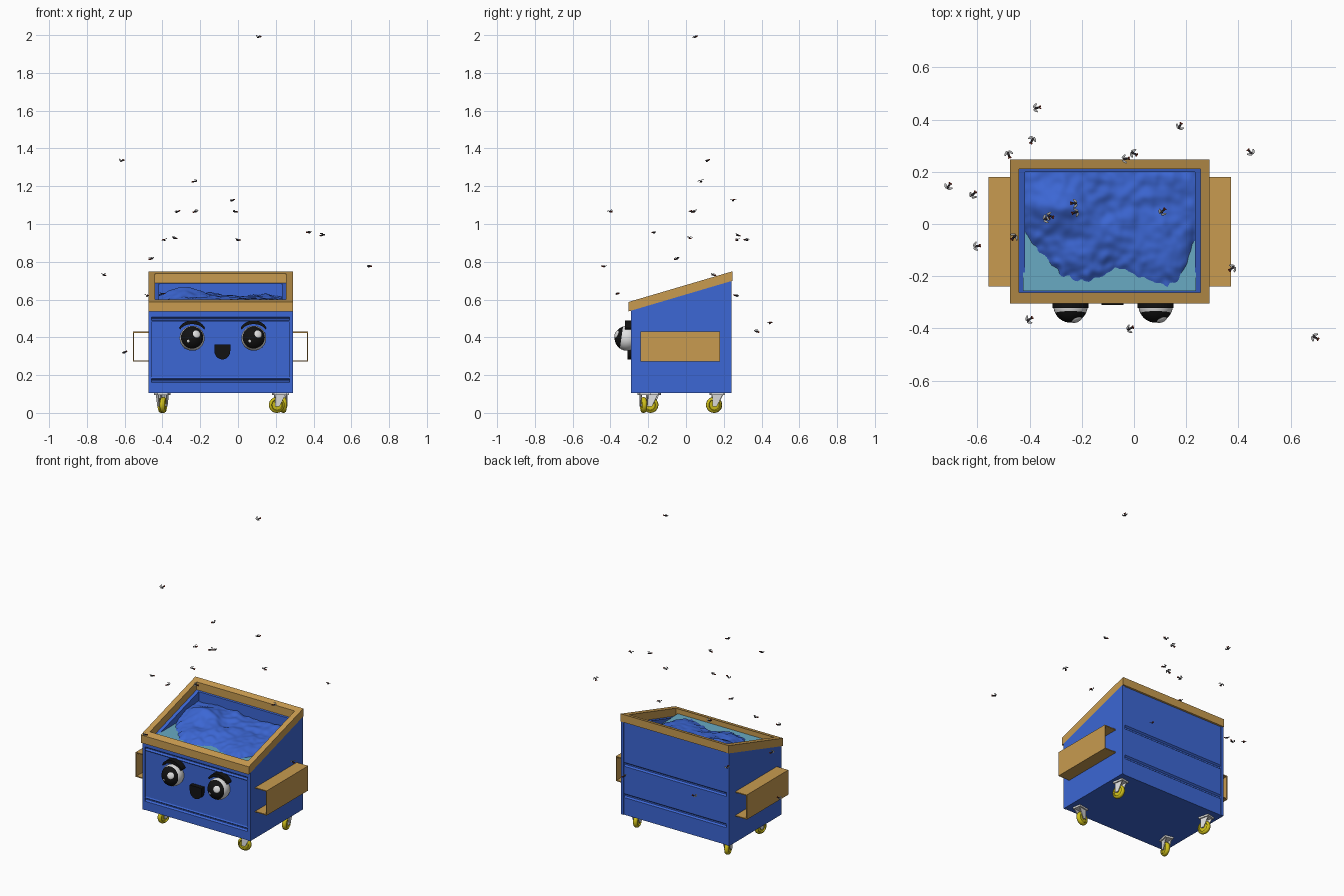
import bpy, bmesh, math, random
from mathutils import Matrix, Vector, noise

cube = bpy.data.objects.get("Cube")
if cube:
    bpy.data.objects.remove(cube, do_unlink=True)
random.seed(4)


def material(name, *rgb):
    m = bpy.data.materials.new(name)
    m.use_nodes = True
    m.diffuse_color = (*rgb, 1)
    m.node_tree.nodes["Principled BSDF"].inputs["Base Color"].default_value = (*rgb, 1)
    return m


BLUE = material("bin blue", .045, .135, .66)
TAN = material("tan", .58, .33, .08)
TEAL = material("teal", .14, .40, .54)
YELLOW = material("wheel yellow", .62, .52, .01)
WHITE = material("white", .75, .75, .75)
BLACK = material("black", .006, .006, .006)
DARK = material("insect dark", .03, .025, .03)
RED = material("insect red", .4, .04, .015)
GREY = material("wing grey", .42, .42, .42)


def finish(name, bm, mats, smooth=False):
    bmesh.ops.recalc_face_normals(bm, faces=bm.faces)
    me = bpy.data.meshes.new(name)
    bm.to_mesh(me)
    bm.free()
    for m in mats:
        me.materials.append(m)
    ob = bpy.data.objects.new(name, me)
    bpy.context.collection.objects.link(ob)
    if smooth:
        bpy.ops.object.select_all(action='DESELECT')
        ob.select_set(True)
        bpy.context.view_layer.objects.active = ob
        bpy.ops.object.shade_smooth_by_angle(angle=math.radians(40))
    return ob


def prism(name, profile, lo, hi, mat, axis="x"):
    """Extrude a closed profile: (y, z) along x, or (x, z) along y."""
    bm = bmesh.new()
    place = (lambda a, b: (lo, a, b)) if axis == "x" else (lambda a, b: (a, lo, b))
    face = bm.faces.new([bm.verts.new(place(a, b)) for a, b in profile])
    new = bmesh.ops.extrude_face_region(bm, geom=[face])["geom"]
    step = (hi - lo, 0, 0) if axis == "x" else (0, hi - lo, 0)
    bmesh.ops.translate(bm, vec=step, verts=[v for v in new if isinstance(v, bmesh.types.BMVert)])
    return finish(name, bm, [mat])


def box(name, x0, x1, y0, y1, z0, z1, mat):
    return prism(name, [(y0, z0), (y1, z0), (y1, z1), (y0, z1)], x0, x1, mat)


def rim_z(y):
    return .537 + .295 * (y + .305)


def sloped(name, x0, x1, y0, y1, bottom, mat, rise=0.0):
    low = [bottom] * 2 if bottom is not None else [rim_z(y0), rim_z(y1)]
    return prism(name, [(y0, low[0]), (y1, low[1]), (y1, rim_z(y1) + rise),
                        (y0, rim_z(y0) + rise)], x0, x1, mat)


L, R, F, B, BASE = -.475, .29, -.29, .242, .105
CX = (L + R) / 2

# Side walls with the corner posts, and inner liners
for side, s in (("right", -1), ("left", 1)):
    outer = CX + s * (R - CX)
    post, inner = outer - s * .018, outer - s * .057
    sloped(side + "_wall", *sorted((outer, post)), F, B, BASE, BLUE)
    sloped(side + "_liner", *sorted((post, inner)), F + .02, B - .02, BASE, BLUE)


# Pressed panels: a recessed sheet with beads or grooves across it
def panel(name, face, inner, out, ledges):
    pts = [(inner, BASE), (face, BASE)]
    for z0, z1, depth in ledges:
        y = face - out * depth
        pts += [(face, z0), (y, z0 + .008), (y, z1 - .008), (face, z1)]
    pts += [(face, rim_z(face)), (inner, rim_z(inner))]
    prism(name, pts, L + .018, R - .018, BLUE)


panel("front_panel", F + .003, -.253, -1, [(.16, .182, .011), (.182, .488, .005), (.488, .508, .011)])
panel("back_panel", B - .004, .2, 1, [(.215, .24, .010), (.415, .44, .010)])
box("floor", L + .01, R - .01, F + .01, B - .01, BASE, .13, BLUE)

# Sloped rim frame
sloped("rim_front", L, R, -.305, -.262, None, TAN, .05)
sloped("rim_back", L, R, .21, .247, None, TAN, .05)
sloped("rim_right", L, L + .035, -.262, .21, None, TAN, .05)
sloped("rim_left", R - .035, R, -.262, .21, None, TAN, .05)

# Lifting pockets, open at both ends
for side, s in (("right", -1), ("left", 1)):
    near, far = CX + s * (R - CX), CX + s * .464
    span = sorted((near, far))
    box(side + "_pocket_top", *span, -.24, .18, .424, .43, TAN)
    box(side + "_pocket_bottom", *span, -.24, .18, .272, .278, TAN)
    box(side + "_pocket_face", *sorted((far, far - s * .006)), -.24, .18, .278, .424, TAN)

# Heaped contents with a liquid surface showing where the heap dips
SHORE = [-.02, -.10, -.14, -.2, -.21, -.22, -.20, -.165, -.18, -.2, -.22, -.235, -.2, -.06]


def heap(x, y):
    t = min(max((x + .42) / .652, 0), .999) * (len(SHORE) - 1)
    i = int(t)
    d = y - (SHORE[i] + (SHORE[i + 1] - SHORE[i]) * (t - i))
    d += .02 * noise.noise((x * 30, y * 30, 3))
    if d < 0:
        return .572 + max(.3 * d, -.03)
    grow = 1 - math.exp(-d / .09)
    lump = .03 * math.exp(-((x + .29) ** 2 + (y - .07) ** 2) / .012)
    bumps = .02 * noise.noise((x * 9, y * 9, 1)) + .009 * noise.noise((x * 24, y * 24, 7))
    return .572 + grow * (.05 - .03 * (x + .1) + lump + bumps)


bm = bmesh.new()
bmesh.ops.create_grid(bm, x_segments=90, y_segments=64, size=1)
for v in bm.verts:
    v.co.x = CX + v.co.x * .33
    v.co.y = -.026 + v.co.y * .23
    v.co.z = heap(v.co.x, v.co.y)
finish("heap", bm, [BLUE], True)
box("liquid", -.425, .237, -.256, .202, .562, .572, TEAL)

# Eyes: the pole faces forward so the black cap has a clean edge
for side, x in (("right", -.243), ("left", .083)):
    look = Vector((0, -1, .14)).normalized()
    centre = Vector((x, -.312, .395))
    bm = bmesh.new()
    bmesh.ops.create_uvsphere(bm, u_segments=32, v_segments=20, radius=.066)
    for f in bm.faces:
        f.material_index = int(f.calc_center_median().z > .033)
    turn = look.to_track_quat('Z', 'Y').to_matrix().to_4x4()
    bm.transform(Matrix.Translation(centre) @ turn)
    finish(side + "_eye", bm, [WHITE, BLACK], True)
    for size, off in ((.021, (.42, -1, .4)), (.009, (-.35, -1, -.25))):
        way = Vector(off).normalized()
        bm = bmesh.new()
        bmesh.ops.create_uvsphere(bm, u_segments=16, v_segments=8, radius=size)
        turn = way.to_track_quat('Z', 'Y').to_matrix().to_4x4()
        bm.transform(Matrix.Translation(centre + way * .064) @ turn @ Matrix.Diagonal((1, 1, .3, 1)))
        finish(side + "_eye_glint", bm, [WHITE], True)
    # Arched brow
    arc = [math.radians(a) for a in range(25, 156, 10)]
    pts = [(x + .076 * math.cos(a), .42 + .07 * math.sin(a)) for a in arc]
    pts += [(x + .07 * math.cos(a), .42 + .05 * math.sin(a)) for a in reversed(arc)]
    prism(side + "_brow", pts, -.322, -.28, BLACK, "y")

# Open mouth: flat top, round bottom
curve = [math.radians(a) for a in range(180, 361, 12)]
mouth = [(-.125, .362)] + [(-.083 + .042 * math.cos(a), .328 + .045 * math.sin(a)) for a in curve]
prism("mouth", mouth + [(-.041, .362)], -.31, -.28, BLACK, "y")


# Swivel casters
def caster(name, x, y, heading):
    place = Matrix.Translation((x, y, 0)) @ Matrix.Rotation(math.radians(heading), 4, 'Z')
    bm = bmesh.new()
    ring = [(-.014, .03), (-.011, .038), (-.004, .042), (.004, .042), (.011, .038), (.014, .03)]
    ring = [(-.008, .0), (-.008, .026)] + ring + [(.008, .026), (.008, .0)]
    vs = [bm.verts.new((a, 0, r)) for a, r in ring]
    es = [bm.edges.new(p) for p in zip(vs, vs[1:])]
    bmesh.ops.spin(bm, geom=vs + es, axis=(1, 0, 0), cent=(0, 0, 0), angle=math.tau, steps=24)
    bmesh.ops.remove_doubles(bm, verts=bm.verts, dist=.0001)
    bm.transform(place @ Matrix.Translation((0, 0, .042)))
    finish(name + "_wheel", bm, [YELLOW], True)
    for s in (-1, 1):
        fork = prism(name + "_fork", [(-.012, .034), (.012, .034), (.045, .1), (-.01, .1)],
                     s * .018 - .002, s * .018 + .002, WHITE)
        fork.matrix_world = place
    box(name + "_axle", -.02, .02, -.006, .006, .036, .048, WHITE).matrix_world = place
    box(name + "_plate", -.028, .028, -.02, .05, .094, .107, WHITE).matrix_world = place


caster("front_left_caster", .205, -.225, -80)
caster("back_left_caster", .24, .148, 10)
caster("front_right_caster", -.395, -.188, -12)
caster("back_right_caster", -.405, .15, 14)

# One insect mesh, shared by the whole swarm
bm = bmesh.new()


def blob(index, loc, size, turn=0.0):
    made = bmesh.ops.create_icosphere(
        bm, subdivisions=2, radius=1,
        matrix=Matrix.Translation(loc) @ Matrix.Rotation(turn, 4, 'Z') @ Matrix.Diagonal((*size, 1)))
    for f in {f for v in made["verts"] for f in v.link_faces}:
        f.material_index = index


blob(0, (0, .004, 0), (.005, .009, .005))
blob(0, (0, -.006, .001), (.0045, .005, .0045))
for s in (-1, 1):
    blob(1, (s * .0035, -.012, .002), (.0035, .0035, .0035))
    blob(2, (s * .010, .007, .005), (.0045, .011, .001), s * .7)
first = finish("fly", bm, [DARK, RED, GREY], True)

SWARM = [(.11, .05, 1.99), (-.615, .115, 1.335), (-.23, .08, 1.225), (-.03, .25, 1.125),
         (-.32, .03, 1.065), (-.225, .045, 1.065), (-.015, -.4, 1.065), (.375, -.17, .955),
         (.445, .275, .94), (0, .27, .915), (-.39, .32, .915), (-.335, .02, .925),
         (-.46, -.05, .815), (-.71, .145, .73), (.695, -.435, .775), (-.48, .265, .62),
         (-.6, -.085, .32), (-.4, -.365, .63), (.175, .375, .43), (-.37, .445, .475)]
for n, spot in enumerate(SWARM):
    fly = first if n == 0 else bpy.data.objects.new("fly", first.data)
    if n:
        bpy.context.collection.objects.link(fly)
    fly.location = spot
    fly.rotation_euler = (random.uniform(-.4, .4), random.uniform(-.4, .4), random.uniform(0, 6.28))
